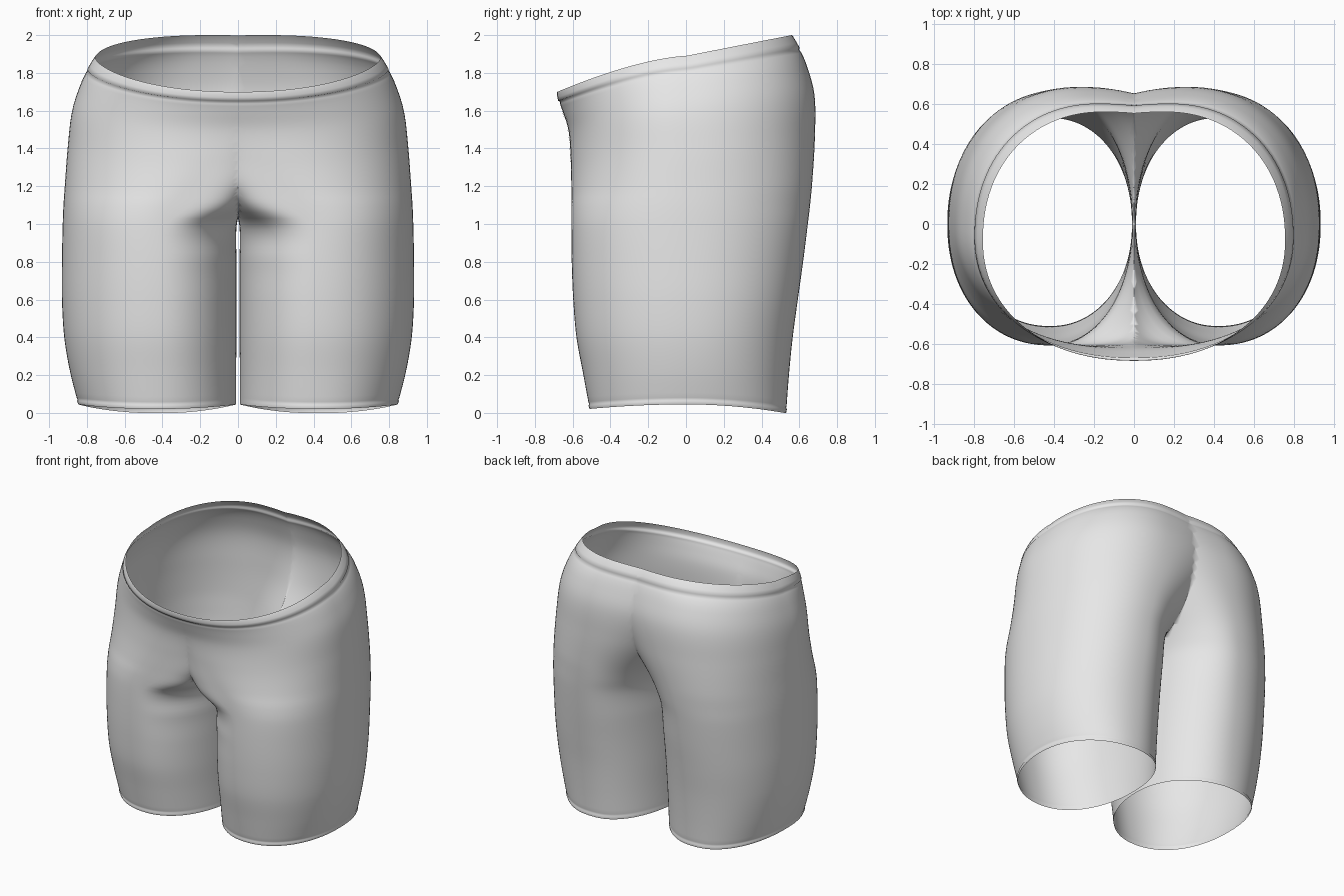
import bpy, bmesh, math
from mathutils import Vector
from mathutils.bvhtree import BVHTree

if "Cube" in bpy.data.objects:
    bpy.data.objects.remove(bpy.data.objects["Cube"])

fabric = bpy.data.materials.new("light grey fabric")
fabric.diffuse_color = (0.8, 0.8, 0.8, 1)
fabric.use_nodes = True
fabric.node_tree.nodes["Principled BSDF"].inputs["Base Color"].default_value = fabric.diffuse_color

# Sections of one half: height, inner x, outer x, front crest x, back crest x,
# front y, back y, middle y, squareness of the inner front corner
S = [
    (0.00, .010, .845, .42, .42, -.510, .530, 0, 2.1),
    (0.20, .010, .890, .42, .42, -.545, .545, 0, 2.1),
    (0.40, .008, .920, .42, .42, -.580, .565, 0, 2.1),
    (0.60, .008, .932, .42, .42, -.597, .592, 0, 2.1),
    (0.80, .008, .932, .42, .41, -.605, .620, 0, 2.1),
    (1.00, .006, .928, .41, .40, -.607, .645, 0, 2.4),
    (1.10, -.030, .924, .36, .38, -.607, .657, 0, 4.5),
    (1.20, -.110, .917, .28, .36, -.607, .668, 0, 4.0),
    (1.40, -.330, .902, .15, .29, -.610, .682, 0, 2.6),
    (1.60, -.580, .878, .05, .25, -.622, .680, -.02, 2.1),
    (1.75, -.730, .830, .00, .22, -.655, .635, -.04, 2.0),
    (1.82, -.760, .795, .00, .18, -.672, .600, -.06, 2.0),
    (1.89, -.755, .755, .00, .15, -.682, .560, -.08, 2.0),
]


def section(v):
    """Smoothly interpolated section at nominal height v."""
    i = max(k for k in range(len(S) - 1) if S[k][0] <= v + 1e-9)
    a, b = S[i], S[i + 1]
    p, n = S[max(i - 1, 0)], S[min(i + 2, len(S) - 1)]
    h = b[0] - a[0]
    t = (v - a[0]) / h
    out = []
    for c in range(1, 9):
        m0 = (b[c] - p[c]) / (b[0] - p[0]) * h
        m1 = (n[c] - a[c]) / (n[0] - a[0]) * h
        out.append((2*t**3 - 3*t*t + 1) * a[c] + (t**3 - 2*t*t + t) * m0
                   + (3*t*t - 2*t**3) * b[c] + (t**3 - t*t) * m1)
    return out


def ring(v, swell, count=112):
    xl, xr, cf, cb, yf, yb, yc, ef = section(v)
    pts = []
    for k in range(count):
        a = 2 * math.pi * k / count
        c, s = math.cos(a), math.sin(a)
        front = s < 0
        cx = cf if front else cb
        e = (ef if front else 2.1) if c < 0 else 2.15
        ux, uy = abs(c) ** (2 / e), abs(s) ** (2 / e)
        x = cx + (xr - cx + swell) * ux if c >= 0 else cx - (cx - xl) * ux
        y = yc + ((yf - yc - swell) if front else (yb - yc + swell)) * uy
        # Waist rises from front to back; hem dips at front and back
        k_top = max(0, min(1, (v - 1.1) / .79))
        tilt = -.19 * min(1.1, abs(y) / .68) ** 1.5 if y < 0 else .11 * y / .56
        k_hem = max(0, 1 - v / .4)
        dip = .045 - (.025 if front else .045) * min(1, abs(y) / .52) ** 2
        pts.append((x, y, v + k_top * tilt + k_hem * dip))
    return pts


# Row heights, with slightly raised waistband and hem bands
rows = [(0, .0), (.02, .003), (.026, -.002)]
rows += [(.04 + .03 * i, 0) for i in range(59)]
rows += [(1.80, 0), (1.818, -.003), (1.824, .004), (1.85, .004), (1.88, .003), (1.89, 0)]

# Shorts: one tube per leg, trimmed at the centre seam and mirrored
bm = bmesh.new()
loops = [[bm.verts.new(p) for p in ring(v, s)] for v, s in rows]
for lo, hi in zip(loops, loops[1:]):
    for k in range(len(lo)):
        j = (k + 1) % len(lo)
        bm.faces.new((lo[k], lo[j], hi[j], hi[k]))
bmesh.ops.bisect_plane(bm, geom=bm.verts[:] + bm.edges[:] + bm.faces[:], dist=1e-5,
                       plane_co=(0, 0, 0), plane_no=(1, 0, 0), clear_inner=True)
bmesh.ops.recalc_face_normals(bm, faces=bm.faces)
if sum(f.normal.x * (f.calc_center_median().x - .42) for f in bm.faces) < 0:
    bmesh.ops.reverse_faces(bm, faces=bm.faces)
tree = BVHTree.FromBMesh(bm)


def make_object(name, bm):
    me = bpy.data.meshes.new(name)
    bm.to_mesh(me)
    bm.free()
    me.materials.append(fabric)
    for p in me.polygons:
        p.use_smooth = True
    ob = bpy.data.objects.new(name, me)
    bpy.context.collection.objects.link(ob)
    return ob


shorts = make_object("shorts", bm)
mirror = shorts.modifiers.new("other_half", 'MIRROR')
mirror.use_clip = True
mirror.merge_threshold = .0005

# Fly seam: a narrow raised strip laid on the front
bm = bmesh.new()
prev = None
for i in range(24):
    z = 1.09 + .53 * i / 23
    pair = []
    for x in (-.062, -.055):
        hit = tree.ray_cast(Vector((-x, -2, z)), Vector((0, 1, 0)))[0]
        if hit:
            pair.append(bm.verts.new((x, hit.y - .004, z)))
    if len(pair) == 2:
        if prev:
            bm.faces.new((prev[0], prev[1], pair[1], pair[0]))
        prev = pair
make_object("fly_seam", bm)
